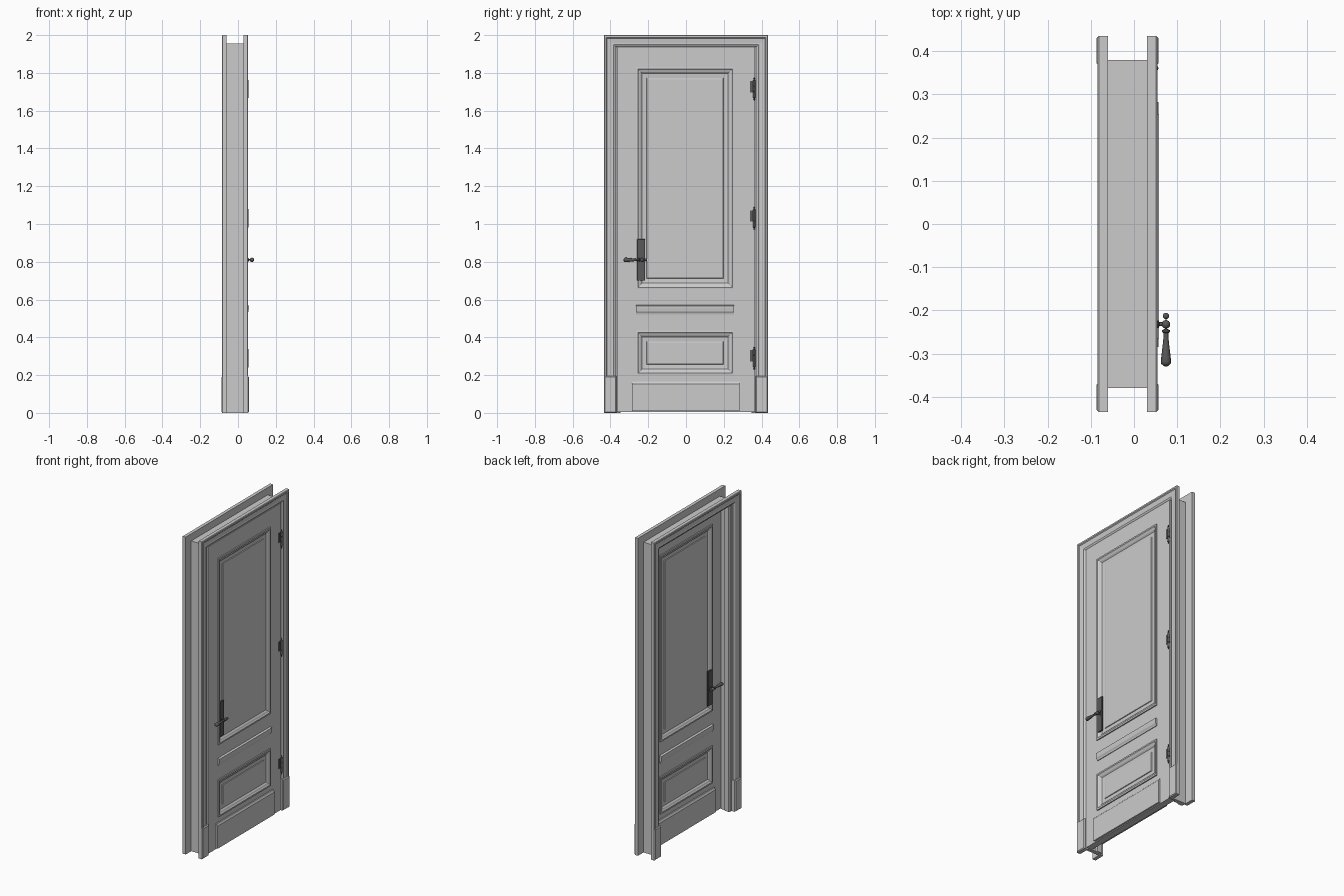
import bpy, bmesh, math
from mathutils import Vector

if "Cube" in bpy.data.objects:
    bpy.data.objects.remove(bpy.data.objects["Cube"])

LEAF_MID = 0.025     # mirror plane of the door leaf
FRAME_MID = -0.015   # mirror plane of the two casings

dark = bpy.data.materials.new("dark_metal")
dark.diffuse_color = (0.10, 0.10, 0.10, 1)
dark.use_nodes = True
dark.node_tree.nodes["Principled BSDF"].inputs["Base Color"].default_value = dark.diffuse_color


def loft(name, rings, cap_start=True, cap_end=True, mat=None, mirror_x=None, smooth=False):
    """Bridge closed rings of points; optionally add the copy mirrored across x = mirror_x."""
    bm = bmesh.new()
    for m in ([None] if mirror_x is None else [None, mirror_x]):
        vs = [[bm.verts.new((p[0] if m is None else 2 * m - p[0], p[1], p[2])) for p in r]
              for r in rings]
        n = len(rings[0])
        for a, b in zip(vs, vs[1:]):
            for i in range(n):
                bm.faces.new((a[i], a[(i + 1) % n], b[(i + 1) % n], b[i]))
        if cap_start:
            bm.faces.new(vs[0][::-1])
        if cap_end:
            bm.faces.new(vs[-1])
    bmesh.ops.recalc_face_normals(bm, faces=bm.faces)
    me = bpy.data.meshes.new(name)
    bm.to_mesh(me)
    bm.free()
    ob = bpy.data.objects.new(name, me)
    bpy.context.collection.objects.link(ob)
    if mat:
        me.materials.append(mat)
    if smooth:
        bpy.ops.object.select_all(action='DESELECT')
        ob.select_set(True)
        bpy.context.view_layer.objects.active = ob
        bpy.ops.object.shade_smooth_by_angle(angle=math.radians(40))
    return ob


def rect(x, y0, y1, z0, z1, d=0.0):
    return [(x, y0 + d, z0 + d), (x, y1 - d, z0 + d), (x, y1 - d, z1 - d), (x, y0 + d, z1 - d)]


def slab(name, x0, x1, y0, y1, z0, z1, edge=0.0, **kw):
    """Box with its +x face chamfered by edge."""
    rings = [rect(x0, y0, y1, z0, z1), rect(x1 - edge, y0, y1, z0, z1)]
    if edge:
        rings.append(rect(x1, y0, y1, z0, z1, edge))
    return loft(name, rings, **kw)


def surround(name, profile, w, top, mirror_x=None):
    """Sweep a (inset, x) profile up, across and down a doorway with mitred corners."""
    rings = [[(x, -w + d, 0) for d, x in profile], [(x, -w + d, top - d) for d, x in profile],
             [(x, w - d, top - d) for d, x in profile], [(x, w - d, 0) for d, x in profile]]
    return loft(name, rings, mirror_x=mirror_x)


def lathe(name, profile, origin, axis, n=16, mirror_x=None):
    """Revolve (radius, distance) points about an axis through origin."""
    a, o = Vector(axis), Vector(origin)
    u = a.orthogonal().normalized()
    v = a.cross(u)
    rings = [[o + a * t + (u * math.cos(2 * math.pi * i / n) + v * math.sin(2 * math.pi * i / n)) * r
              for i in range(n)] for r, t in profile]
    return loft(name, rings, mat=dark, mirror_x=mirror_x, smooth=True)


def ball(r, c, k=6):
    return [(r * math.sin(math.pi * (i + .3) / (k + .6)), c - r * math.cos(math.pi * (i + .3) / (k + .6)))
            for i in range(k + 1)]


# Moulded casings on both wall faces
surround("casing", [(0, .030), (0, .051), (.003, .054), (.012, .054), (.017, .049), (.044, .046),
                    (.050, .048), (.056, .046), (.064, .039), (.064, .030)], .435, 2.0, FRAME_MID)

# Jamb lining with a door stop
surround("jamb", [(0, -.060), (0, .030), (.015, .030), (.015, .004), (.025, .004), (.025, -.020),
                  (.032, -.026), (.032, -.054), (.026, -.060)], .38, 1.955)

# Plinth blocks at the casing feet
for side, y0, y1 in (("left", -.435, -.368), ("right", .368, .435)):
    slab("plinth_" + side, .030, .057, y0, y1, 0, .195, .005, mirror_x=FRAME_MID)

# Door leaf: stiles and rails
Y0, Y1 = -.265, .255
F = .045
B = 2 * LEAF_MID - F
for name, dims in {"stile_lock": (-.364, Y0, .005, 1.938), "stile_hinge": (Y1, .364, .005, 1.938),
                   "rail_top": (Y0, Y1, 1.83, 1.938), "rail_middle": (Y0, Y1, .435, .655),
                   "rail_bottom": (Y0, Y1, .005, .20)}.items():
    slab(name, B, F, *dims)

# Sunk panels with raised mouldings, both faces
steps = [(0, 0), (0, .007), (.010, .008), (.016, .003), (.024, 0), (.032, -.007),
         (.056, -.009), (.058, -.005), (.064, -.004)]
for name, z0, z1 in (("upper_panel", .655, 1.83), ("lower_panel", .20, .435)):
    loft(name, [rect(F + h, Y0, Y1, z0, z1, d) for d, h in steps],
         cap_start=False, mirror_x=LEAF_MID)

# Ledge moulding and kick board, both faces
ledge = [(F, .522), (.049, .522), (.051, .530), (.056, .538), (.058, .556), (.058, .567), (F, .570)]
loft("ledge_moulding", [[(x, y, z) for x, z in ledge] for y in (Y0, Y1)], mirror_x=LEAF_MID)
kick = [(F, .010), (.057, .010), (.057, .152), (.054, .156), (.050, .165), (F, .167)]
loft("kick_board", [[(x, y, z) for x, z in kick] for y in (-.285, .282)], mirror_x=LEAF_MID)

# Handle plate, stem and turned lever, both faces
slab("handle_plate", F, .054, -.260, -.216, .70, .92, .002, mat=dark, mirror_x=LEAF_MID)
lathe("handle_stem", [(.009, 0), (.009, .003), (.0045, .006), (.0045, .022)],
      (.053, -.232, .81), (1, 0, 0), mirror_x=LEAF_MID)
grip = (ball(.0075, .008) + ball(.0100, .0275) +
        [(.005, .039), (.009, .041), (.009, .045), (.006, .048), (.0055, .055), (.0075, .075),
         (.0105, .100), (.0120, .114), (.0110, .119), (.006, .123), (.002, .125)])
lathe("lever", grip, (.074, -.205, .81), (0, -1, 0), mirror_x=LEAF_MID)

# Hinges with finials
pin = (ball(.004, -.056) + [(.003, -.050), (.0065, -.046), (.0065, -.016), (.0055, -.015),
       (.0065, -.014), (.0065, .014), (.0055, .015), (.0065, .016), (.0065, .046), (.003, .050)] +
       ball(.004, .056))
for i, z in enumerate((.29, 1.03, 1.715)):
    lathe("hinge_pin_%d" % i, pin, (.050, .361, z), (0, 0, 1), n=12)
    slab("hinge_leaf_%d" % i, F - .002, .0475, .338, .366, z - .018, z + .042, mat=dark)
